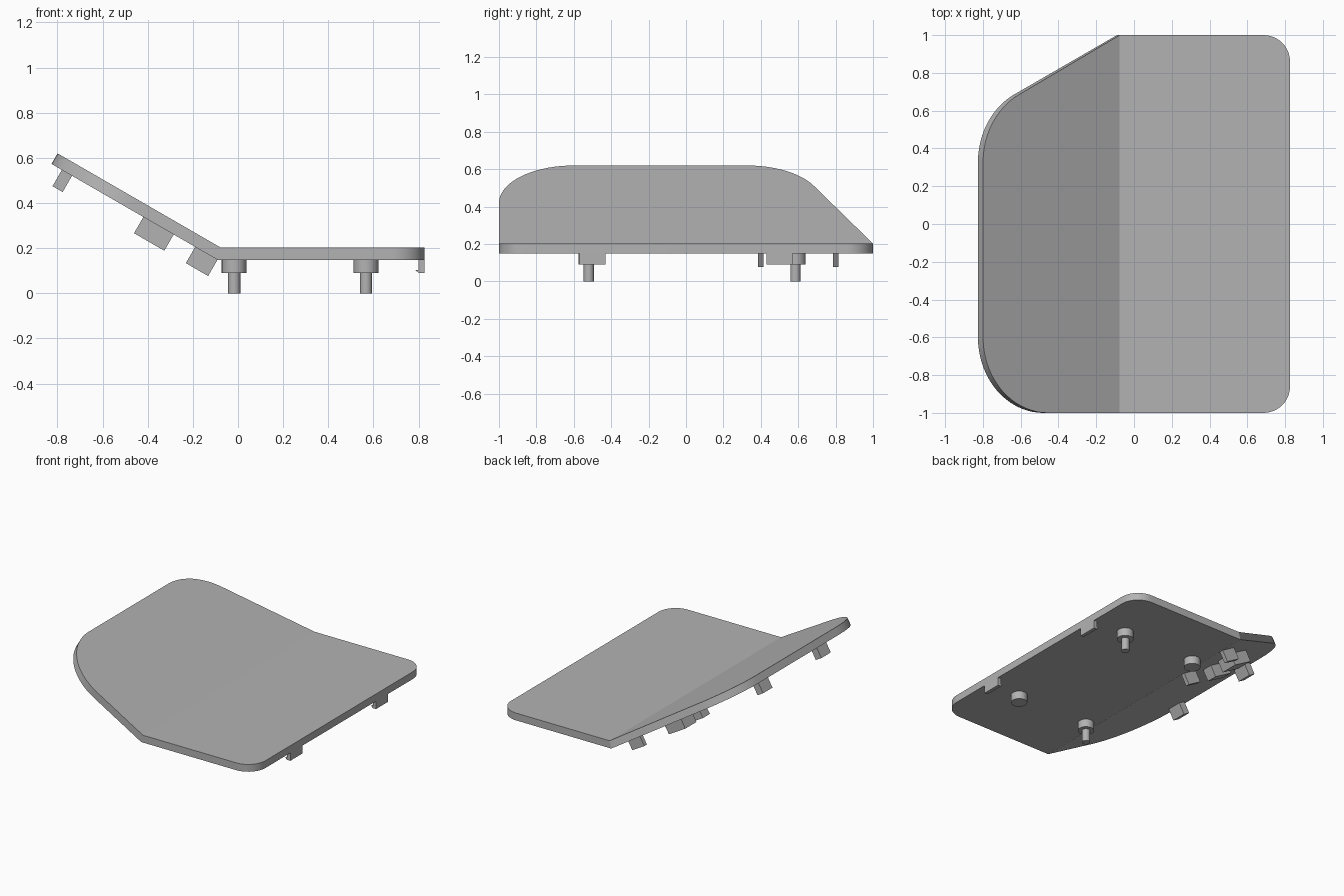
import bpy, bmesh, math
from mathutils import Vector, Matrix

cube = bpy.data.objects.get("Cube")
if cube:
    bpy.data.objects.remove(cube)

grey = bpy.data.materials.new("plain grey")
grey.use_nodes = True
grey.diffuse_color = (0.45, 0.45, 0.45, 1)
grey.node_tree.nodes["Principled BSDF"].inputs["Base Color"].default_value = grey.diffuse_color

BEND_X, BASE_Z, THICK = -0.09, 0.148, 0.054
TILT = math.radians(30)
UP_SLOPE = Vector((-math.cos(TILT), 0, math.sin(TILT)))
NORMAL = Vector((math.sin(TILT), 0, math.cos(TILT)))
FLAT_LEN, WING_LEN = 0.916, 0.85


def finish(name, bm, smooth=False):
    bmesh.ops.recalc_face_normals(bm, faces=bm.faces[:])
    mesh = bpy.data.meshes.new(name)
    bm.to_mesh(mesh)
    bm.free()
    mesh.materials.append(grey)
    obj = bpy.data.objects.new(name, mesh)
    bpy.context.collection.objects.link(obj)
    if smooth:
        bpy.ops.object.select_all(action='DESELECT')
        obj.select_set(True)
        bpy.context.view_layer.objects.active = obj
        bpy.ops.object.shade_smooth_by_angle(angle=math.radians(25))
    return obj


def fillet(prev, corner, nxt, radius, steps=12):
    """Round one corner of a flat outline with a tangent arc."""
    p, c, n = Vector(prev), Vector(corner), Vector(nxt)
    a, b = (p - c).normalized(), (n - c).normalized()
    half = a.angle(b) / 2
    centre = c + (a + b).normalized() * radius / math.sin(half)
    start = c + a * radius / math.tan(half) - centre
    end = c + b * radius / math.tan(half) - centre
    sweep = math.pi - 2 * half
    return [centre + (start * math.sin(sweep * (1 - i / steps))
                      + end * math.sin(sweep * i / steps)) / math.sin(sweep)
            for i in range(steps + 1)]


def fold(u, y, height):
    """Place an unfolded point on the bent plate; negative u lies on the wing."""
    if abs(u) < 1e-6:
        return Vector((BEND_X + height * math.tan(TILT / 2), y, BASE_Z + height))
    if u > 0:
        return Vector((BEND_X + u, y, BASE_Z + height))
    return Vector((BEND_X, y, BASE_Z)) - UP_SLOPE * u + NORMAL * height


# Bent plate: flat half and raised wing share the fold line
front_fold, back_fold = (0, -1), (0, 1)
front_right, back_right = (FLAT_LEN, -1), (FLAT_LEN, 1)
front_wing, back_wing = (-WING_LEN, -1), (-WING_LEN, 1 - WING_LEN / 2)
flat = [Vector(front_fold)] + fillet(front_fold, front_right, back_right, 0.14) \
    + fillet(front_right, back_right, back_fold, 0.14) + [Vector(back_fold)]
wing = [Vector(back_fold)] + fillet(back_fold, back_wing, front_wing, 0.4) \
    + fillet(back_wing, front_wing, front_fold, 0.4, 18) + [Vector(front_fold)]

bm = bmesh.new()
outline = flat + wing[1:-1]
low = [bm.verts.new(fold(p.x, p.y, 0)) for p in outline]
high = [bm.verts.new(fold(p.x, p.y, THICK)) for p in outline]
count = len(flat)
for ring in (low, high):
    bm.faces.new(ring[:count])
    bm.faces.new(ring[count - 1:] + [ring[0]])
for i in range(len(outline)):
    j = (i + 1) % len(outline)
    bm.faces.new((low[i], low[j], high[j], high[i]))
finish("bent_plate", bm, True)


def cylinder(name, x, y, radius, bottom, top):
    bm = bmesh.new()
    bmesh.ops.create_cone(bm, cap_ends=True, segments=32, radius1=radius, radius2=radius,
                          depth=top - bottom,
                          matrix=Matrix.Translation((x, y, (top + bottom) / 2)))
    finish(name, bm, True)


def prism(name, profile, y0, y1):
    """Extrude an x-z profile along y."""
    bm = bmesh.new()
    face = bm.faces.new([bm.verts.new((x, y0, z)) for x, z in profile])
    ext = bmesh.ops.extrude_face_region(bm, geom=[face])["geom"]
    moved = [v for v in ext if isinstance(v, bmesh.types.BMVert)]
    bmesh.ops.translate(bm, verts=moved, vec=(0, y1 - y0, 0))
    finish(name, bm)


# Four collars under the flat half, two of them with locating pins
for x, y, side, has_pin in ((-0.017, -0.52, "inner_front", True),
                            (0.567, -0.52, "outer_front", False),
                            (-0.017, 0.585, "inner_back", False),
                            (0.567, 0.585, "outer_back", True)):
    cylinder("collar_" + side, x, y, 0.055, 0.09, BASE_Z + 0.005)
    if has_pin:
        cylinder("pin_" + side, x, y, 0.027, 0, 0.095)

# Hooked clips on the outer edge
clip = [(0.826, 0.152), (0.826, 0.09), (0.80, 0.09), (0.785, 0.104),
        (0.80, 0.104), (0.80, 0.152)]
for y, side in ((-0.5, "front"), (0.5, "back")):
    prism("clip_" + side, clip, y - 0.07, y + 0.07)

# Ribs and blocks standing off the underside of the wing
for name, s0, s1, y, width in (("fold_rib_inner", 0, 0.115, 0.4, 0.03),
                               ("fold_rib_outer", 0, 0.115, 0.8, 0.03),
                               ("middle_rib", 0.225, 0.38, 0.42, 0.08),
                               ("middle_block", 0.225, 0.38, 0.60, 0.13),
                               ("edge_block_back", 0.745, 0.797, 0.22, 0.11),
                               ("edge_block_front", 0.745, 0.797, -0.46, 0.11)):
    corners = [fold(-max(s, 0.001), 0, h)
               for s, h in ((s0, 0.004), (s1, 0.004), (s1, -0.083), (s0, -0.083))]
    prism(name, [(c.x, c.z) for c in corners], y - width / 2, y + width / 2)
